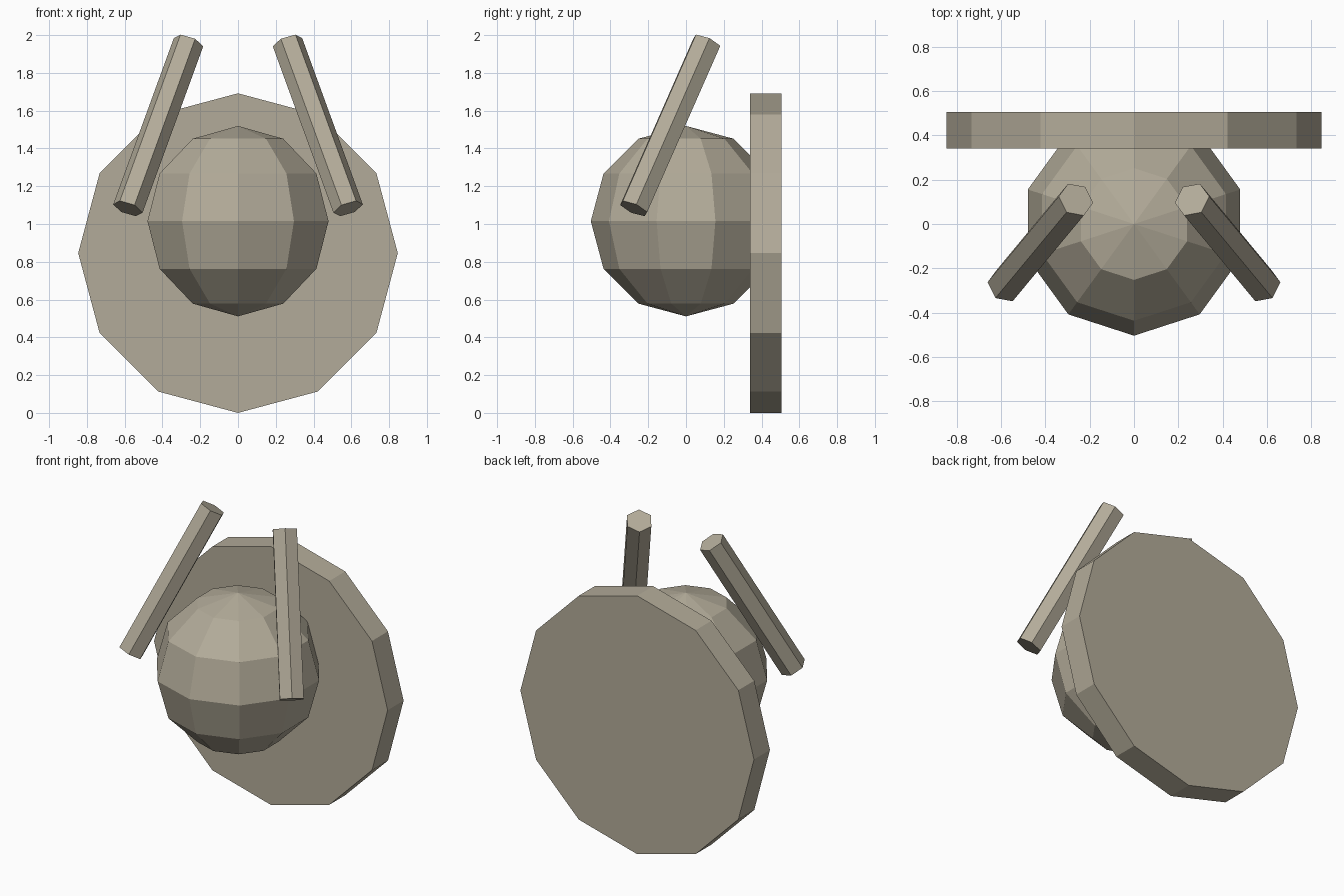
import bpy, bmesh
from math import sin, cos, pi
from mathutils import Vector

cube = bpy.data.objects.get("Cube")
if cube:
    bpy.data.objects.remove(cube, do_unlink=True)

# Single stone colour
stone = bpy.data.materials.new("warm_grey")
stone.use_nodes = True
colour = (0.45, 0.41, 0.32, 1)
stone.diffuse_color = colour
stone.node_tree.nodes["Principled BSDF"].inputs["Base Color"].default_value = colour


def finish(name, bm):
    bmesh.ops.recalc_face_normals(bm, faces=bm.faces)
    mesh = bpy.data.meshes.new(name)
    bm.to_mesh(mesh)
    bm.free()
    mesh.materials.append(stone)
    obj = bpy.data.objects.new(name, mesh)
    bpy.context.collection.objects.link(obj)
    return obj


def prism(name, start, end, radius, sides, corner):
    """Regular prism between two points, with one corner facing the given way."""
    start, end = Vector(start), Vector(end)
    axis = (end - start).normalized()
    u = Vector(corner)
    u = (u - axis * u.dot(axis)).normalized()
    v = axis.cross(u)
    bm = bmesh.new()
    ring = [bm.verts.new(start + radius * (u * cos(a) + v * sin(a)))
            for a in (2 * pi * i / sides for i in range(sides))]
    base = bm.faces.new(ring)
    ext = bmesh.ops.extrude_face_region(bm, geom=[base], use_keep_orig=True)
    top = [g for g in ext["geom"] if isinstance(g, bmesh.types.BMVert)]
    bmesh.ops.translate(bm, verts=top, vec=end - start)
    return finish(name, bm)


# Faceted ball: half-circle profile spun around the vertical axis
bm = bmesh.new()
centre, radius, rings = Vector((0, 0, 1.015)), 0.504, 6
arc = [bm.verts.new(centre + radius * Vector((0, -sin(pi * i / rings), cos(pi * i / rings))))
       for i in range(rings + 1)]
edges = [bm.edges.new(pair) for pair in zip(arc, arc[1:])]
bmesh.ops.spin(bm, geom=arc + edges, cent=centre, axis=(0, 0, 1),
               angle=2 * pi, steps=10)
bmesh.ops.remove_doubles(bm, verts=bm.verts, dist=0.001)
finish("round_body", bm)

# Upright twelve-sided disc behind the ball
prism("back_disc", (0, 0.34, 0.846), (0, 0.505, 0.846), 0.846, 12, (0, 0, 1))

# Mirrored pair of slanted six-sided rods
for side, label in ((1, "left"), (-1, "right")):
    prism(label + "_rod", (side * 0.583, -0.277, 1.082), (side * 0.262, 0.11, 1.962),
          0.082, 6, (side * 0.043, -0.058, 0.037))
